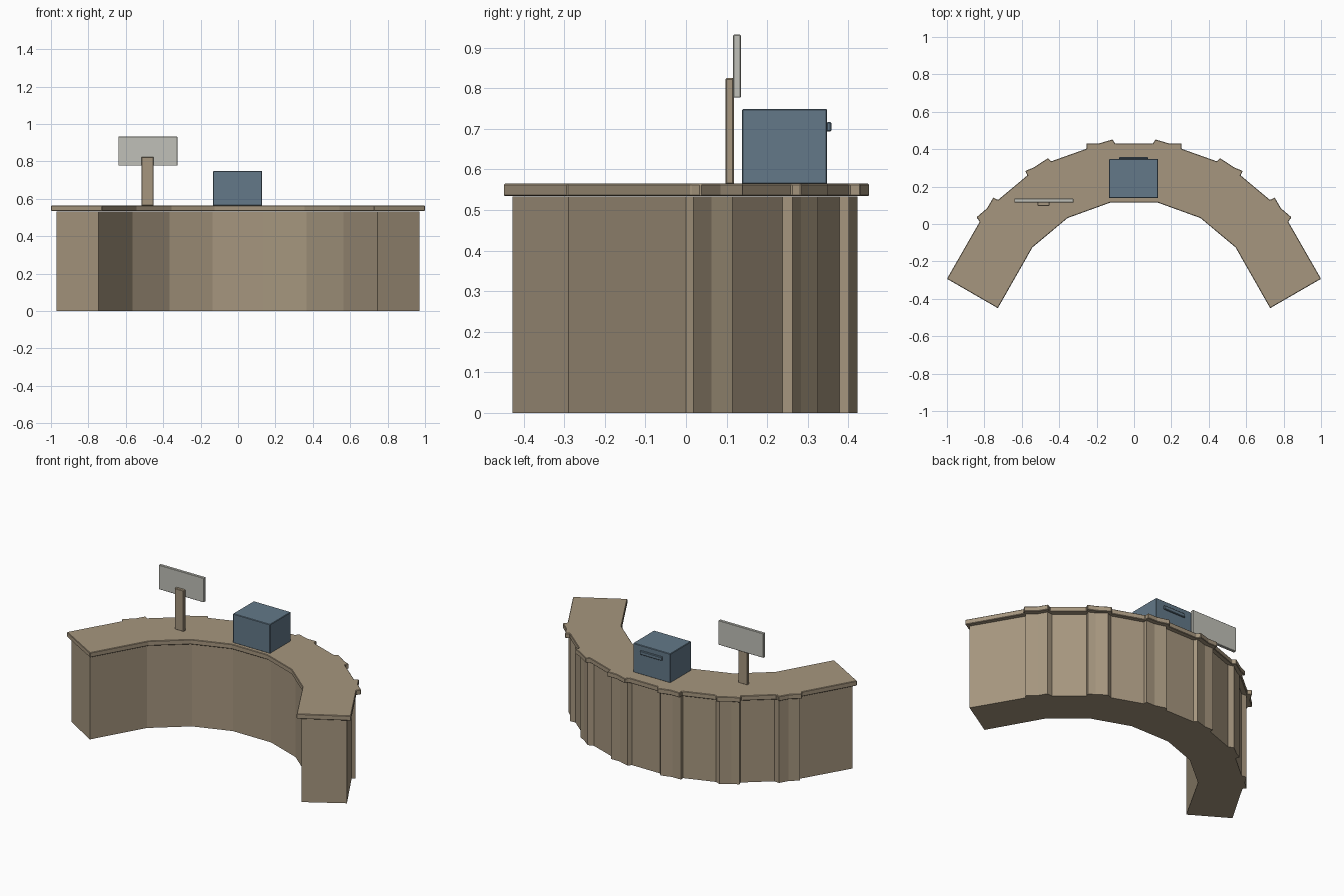
import bpy, bmesh

if "Cube" in bpy.data.objects:
    bpy.data.objects.remove(bpy.data.objects["Cube"])


def material(name, rgb):
    m = bpy.data.materials.new(name)
    m.diffuse_color = (*rgb, 1)
    m.use_nodes = True
    m.node_tree.nodes["Principled BSDF"].inputs["Base Color"].default_value = m.diffuse_color
    return m


WOOD = material("tan wood", (0.38, 0.305, 0.21))
BLUE = material("slate blue", (0.125, 0.19, 0.25))
GREY = material("light grey", (0.53, 0.53, 0.48))


def finish(bm, name, mat, bevel):
    bmesh.ops.recalc_face_normals(bm, faces=bm.faces)
    me = bpy.data.meshes.new(name)
    bm.to_mesh(me)
    bm.free()
    me.materials.append(mat)
    ob = bpy.data.objects.new(name, me)
    bpy.context.collection.objects.link(ob)
    if bevel:
        mod = ob.modifiers.new("soft edges", 'BEVEL')
        mod.width = bevel
        mod.segments = 1
        mod.limit_method = 'ANGLE'
        mod.angle_limit = 0.9
    return ob


def slab(name, half, z0, z1, mat, bevel):
    """Extrude a left-half outline, mirrored across x, from z0 to z1."""
    pts = half + [(-x, y) for x, y in reversed(half)]
    bm = bmesh.new()
    face = bm.faces.new([bm.verts.new((x, y, z0)) for x, y in pts])
    ext = bmesh.ops.extrude_face_region(bm, geom=[face], use_keep_orig=True)
    verts = [v for v in ext["geom"] if isinstance(v, bmesh.types.BMVert)]
    bmesh.ops.translate(bm, verts=verts, vec=(0, 0, z1 - z0))
    return finish(bm, name, mat, bevel)


def box(name, x, y, z, mat, bevel=0.003):
    bm = bmesh.new()
    bmesh.ops.create_cube(bm, size=1)
    for v in bm.verts:
        v.co = [r[0] if c < 0 else r[1] for c, r in zip(v.co, (x, y, z))]
    return finish(bm, name, mat, bevel)


# Curved counter body, inner edge then stepped outer edge
slab("counter_body", [
    (-0.135, 0.14), (-0.365, 0.057), (-0.565, -0.11), (-0.745, -0.427),
    (-0.97, -0.29), (-0.80, 0.0), (-0.815, 0.018), (-0.765, 0.063),
    (-0.735, 0.115), (-0.70, 0.112), (-0.55, 0.238), (-0.56, 0.262),
    (-0.52, 0.283), (-0.465, 0.325), (-0.43, 0.312), (-0.245, 0.378),
    (-0.245, 0.402), (-0.185, 0.402), (-0.115, 0.423), (-0.10, 0.402),
], 0, 0.533, WOOD, 0)

# Overhanging counter top
slab("counter_top", [
    (-0.125, 0.115), (-0.355, 0.032), (-0.543, -0.125), (-0.728, -0.45),
    (-1.0, -0.293), (-0.825, 0.012), (-0.842, 0.036), (-0.785, 0.085),
    (-0.752, 0.142), (-0.728, 0.128), (-0.57, 0.26), (-0.582, 0.283),
    (-0.535, 0.303), (-0.46, 0.352), (-0.443, 0.335), (-0.255, 0.402),
    (-0.255, 0.43), (-0.19, 0.43), (-0.115, 0.452), (-0.10, 0.43),
], 0.534, 0.565, WOOD, 0.003)

# Cash register box with drawer pull on the back
box("register_box", (-0.133, 0.129), (0.138, 0.348), (0.563, 0.749), BLUE)
box("drawer_pull", (-0.08, 0.075), (0.346, 0.358), (0.693, 0.717), BLUE)

# Display sign on a post
box("sign_post", (-0.515, -0.451), (0.097, 0.118), (0.563, 0.825), WOOD)
box("sign_panel", (-0.64, -0.323), (0.116, 0.135), (0.777, 0.932), GREY, 0.002)
